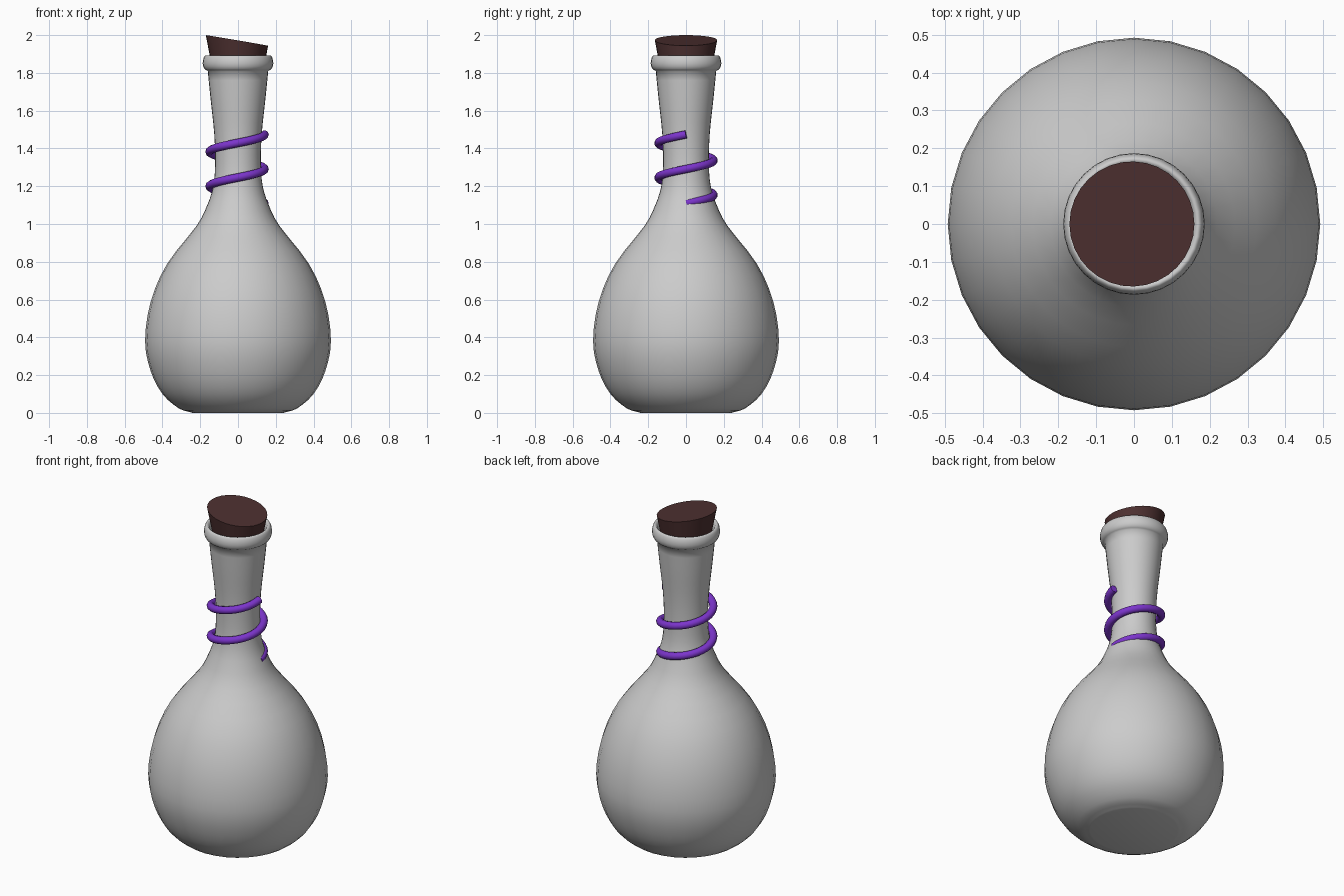
import bpy, bmesh, math
from mathutils import Vector

if "Cube" in bpy.data.objects:
    bpy.data.objects.remove(bpy.data.objects["Cube"])


def paint(obj, name, rgb):
    mat = bpy.data.materials.new(name)
    mat.diffuse_color = (*rgb, 1)
    mat.use_nodes = True
    mat.node_tree.nodes["Principled BSDF"].inputs["Base Color"].default_value = mat.diffuse_color
    obj.data.materials.append(mat)


def smooth_path(pts, steps):
    # Catmull-Rom curve through the profile points
    p = [Vector(q) for q in pts]
    p = [2 * p[0] - p[1]] + p + [2 * p[-1] - p[-2]]
    out = []
    for i in range(1, len(p) - 2):
        a, b, c, d = p[i - 1:i + 3]
        for s in range(steps):
            t = s / steps
            out.append(0.5 * (2 * b + (c - a) * t + (2 * a - 5 * b + 4 * c - d) * t * t
                              + (3 * b - a - 3 * c + d) * t ** 3))
    return out + [p[-2]]


def lathe(name, profile, sides=32, cap_top=False):
    bm = bmesh.new()
    rings = [[bm.verts.new((r * math.cos(math.tau * k / sides),
                            r * math.sin(math.tau * k / sides), z)) for k in range(sides)]
             for r, z in profile]
    for lo, hi in zip(rings, rings[1:]):
        for k in range(sides):
            n = (k + 1) % sides
            bm.faces.new((lo[k], lo[n], hi[n], hi[k]))
    bm.faces.new(rings[0][::-1])
    if cap_top:
        bm.faces.new(rings[-1])
    mesh = bpy.data.meshes.new(name)
    bm.to_mesh(mesh)
    bm.free()
    obj = bpy.data.objects.new(name, mesh)
    bpy.context.collection.objects.link(obj)
    return obj


def shade(obj, angle):
    bpy.ops.object.select_all(action='DESELECT')
    obj.select_set(True)
    bpy.context.view_layer.objects.active = obj
    bpy.ops.object.shade_smooth_by_angle(angle=math.radians(angle))


# Bottle: round belly, flared neck and rolled lip
body = smooth_path([(0.25, 0.003), (0.315, 0.025), (0.40, 0.10), (0.462, 0.22), (0.492, 0.38),
                    (0.462, 0.59), (0.375, 0.79), (0.22, 0.99), (0.163, 1.10), (0.131, 1.20),
                    (0.121, 1.32), (0.126, 1.48), (0.145, 1.66), (0.160, 1.81)], 3)
lip = smooth_path([(0.160, 1.81), (0.178, 1.822), (0.187, 1.85), (0.181, 1.882),
                   (0.170, 1.893), (0.158, 1.882), (0.150, 1.855), (0.146, 1.81)], 2)
bottle = lathe("bottle", [(0.24, 0.0)] + body + lip[1:])
shade(bottle, 60)

# Cork: tapered plug with a slanted top
cork = lathe("cork", [(0.126, 1.77), (0.165, 1.972)], cap_top=True)
for v in cork.data.vertices:
    if v.co.z > 1.9:
        a = math.atan2(v.co.y, v.co.x)
        r = 0.165 - 0.0055 * math.cos(a)
        v.co = (r * math.cos(a), r * math.sin(a), 1.972 - 0.028 * math.cos(a))
paint(cork, "cork_brown", (0.075, 0.03, 0.03))
shade(cork, 30)

# Cord: two-turn spiral round the neck
curve = bpy.data.curves.new("neck_cord", 'CURVE')
curve.dimensions = '3D'
curve.bevel_depth = 0.022
curve.bevel_resolution = 3
curve.use_fill_caps = True
spline = curve.splines.new('POLY')
count = 64
spline.points.add(count)
for i, p in enumerate(spline.points):
    a = 2 * math.tau * i / count
    p.co = (0.146 * math.cos(a) - 0.005, 0.146 * math.sin(a), 1.108 + 0.366 * i / count, 1)
cord = bpy.data.objects.new("neck_cord", curve)
bpy.context.collection.objects.link(cord)
paint(cord, "cord_purple", (0.2, 0.035, 0.6))
bpy.ops.object.select_all(action='DESELECT')
cord.select_set(True)
bpy.context.view_layer.objects.active = cord
bpy.ops.object.convert(target='MESH')
shade(bpy.context.view_layer.objects.active, 50)
